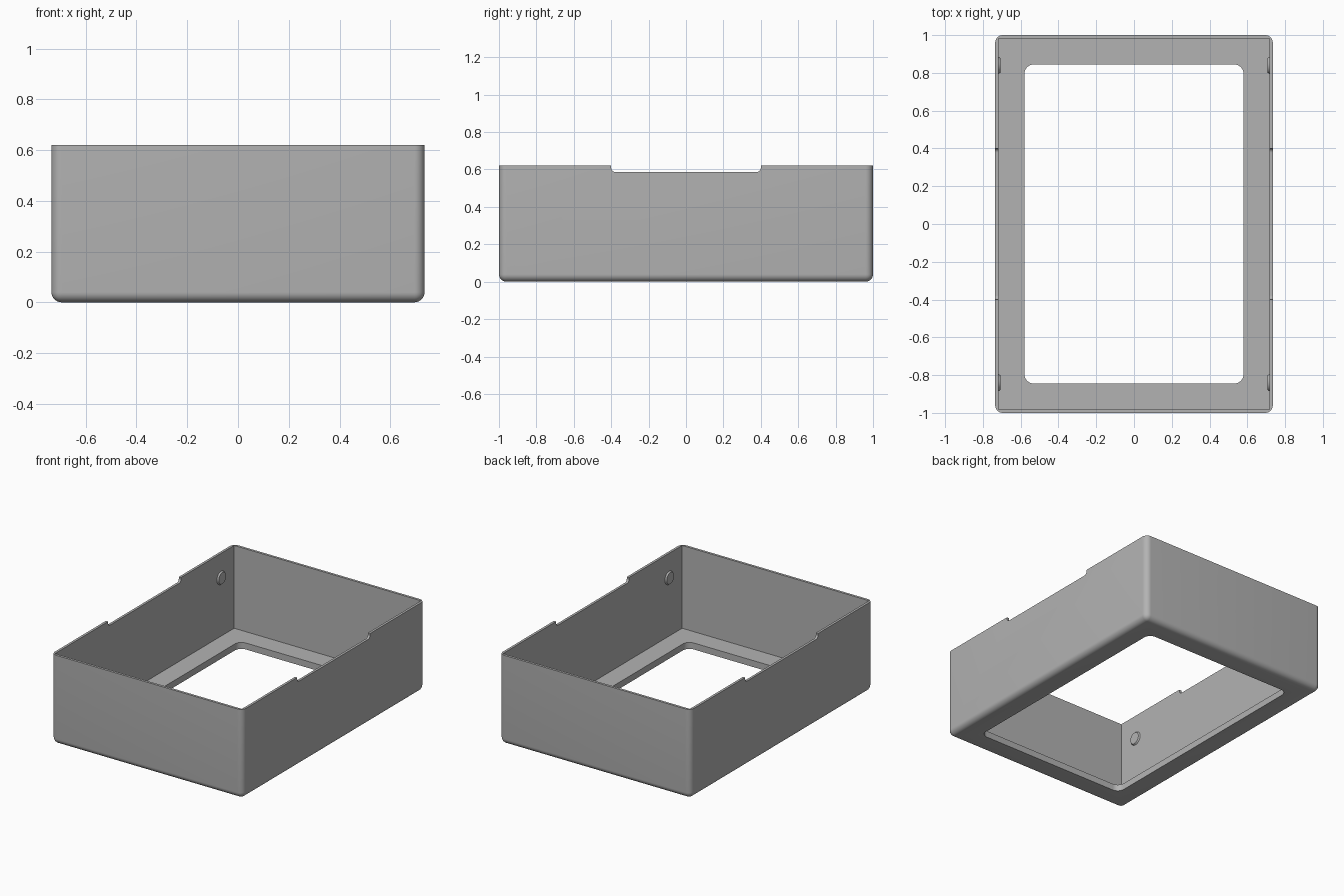
import bpy, bmesh, math
from mathutils import Matrix

cube = bpy.data.objects.get("Cube")
if cube:
    bpy.data.objects.remove(cube, do_unlink=True)

HX, HY, HEIGHT = 0.735, 1.0, 0.62
WALL, FLOOR = 0.017, 0.045

grey = bpy.data.materials.new("plain grey")
grey.use_nodes = True
grey.diffuse_color = (0.45, 0.45, 0.45, 1)
grey.node_tree.nodes["Principled BSDF"].inputs["Base Color"].default_value = grey.diffuse_color


def finish(name, bm):
    bmesh.ops.recalc_face_normals(bm, faces=bm.faces)
    mesh = bpy.data.meshes.new(name)
    bm.to_mesh(mesh)
    bm.free()
    mesh.materials.append(grey)
    obj = bpy.data.objects.new(name, mesh)
    bpy.context.collection.objects.link(obj)
    return obj


def box(name, hx, hy, z0, z1, radius=0, rounded=None):
    """Box centred in plan, with the edges picked by 'rounded' filleted."""
    bm = bmesh.new()
    bmesh.ops.create_cube(bm, size=2)
    for v in bm.verts:
        v.co = (v.co.x * hx, v.co.y * hy, z1 if v.co.z > 0 else z0)
    if rounded:
        edges = [e for e in bm.edges if rounded(e.verts[0].co, e.verts[1].co)]
        bmesh.ops.bevel(bm, geom=edges, offset=radius, segments=8,
                        profile=0.5, affect='EDGES')
    return finish(name, bm)


def upright(a, b):
    return abs(a.z - b.z) > 0.01


def select_only(obj):
    bpy.ops.object.select_all(action='DESELECT')
    obj.select_set(True)
    bpy.context.view_layer.objects.active = obj


# Outer shell: upright and bottom edges rounded, top rim left square
tray = box("tray_body", HX, HY, 0, HEIGHT, 0.04,
           lambda a, b: upright(a, b) or a.z + b.z < 0.01)

# Cavity, floor window and the shallow notch across both side walls
cutters = [
    box("cavity_cutter", HX - WALL, HY - WALL, FLOOR, 1),
    box("window_cutter", 0.58, 0.845, -0.5, 0.5, 0.05, upright),
    box("notch_cutter", 1, 0.4, 0.587, 1, 0.022,
        lambda a, b: abs(a.x - b.x) > 1 and a.z < 0.9),
]
for cutter in cutters:
    cutter.hide_render = True
    mod = tray.modifiers.new(cutter.name, 'BOOLEAN')
    mod.operation = 'DIFFERENCE'
    mod.solver = 'EXACT'
    mod.object = cutter
    select_only(tray)
    bpy.ops.object.modifier_apply(modifier=mod.name)
    bpy.data.objects.remove(cutter, do_unlink=True)

select_only(tray)
bpy.ops.object.shade_smooth_by_angle(angle=math.radians(30))

# Round snap bumps on the inside of the side walls
for side, sx in (("left", 1), ("right", -1)):
    for end, sy in (("front", -1), ("back", 1)):
        bm = bmesh.new()
        bmesh.ops.create_cone(bm, cap_ends=True, segments=32, radius1=0.05,
                              radius2=0.04, depth=0.016)
        place = (Matrix.Translation((sx * (HX - WALL - 0.002), sy * 0.84, 0.45))
                 @ Matrix.Rotation(-sx * math.pi / 2, 4, 'Y'))
        bmesh.ops.transform(bm, matrix=place, verts=bm.verts)
        bump = finish(f"{side}_{end}_snap_bump", bm)
        select_only(bump)
        bpy.ops.object.shade_smooth_by_angle(angle=math.radians(30))
